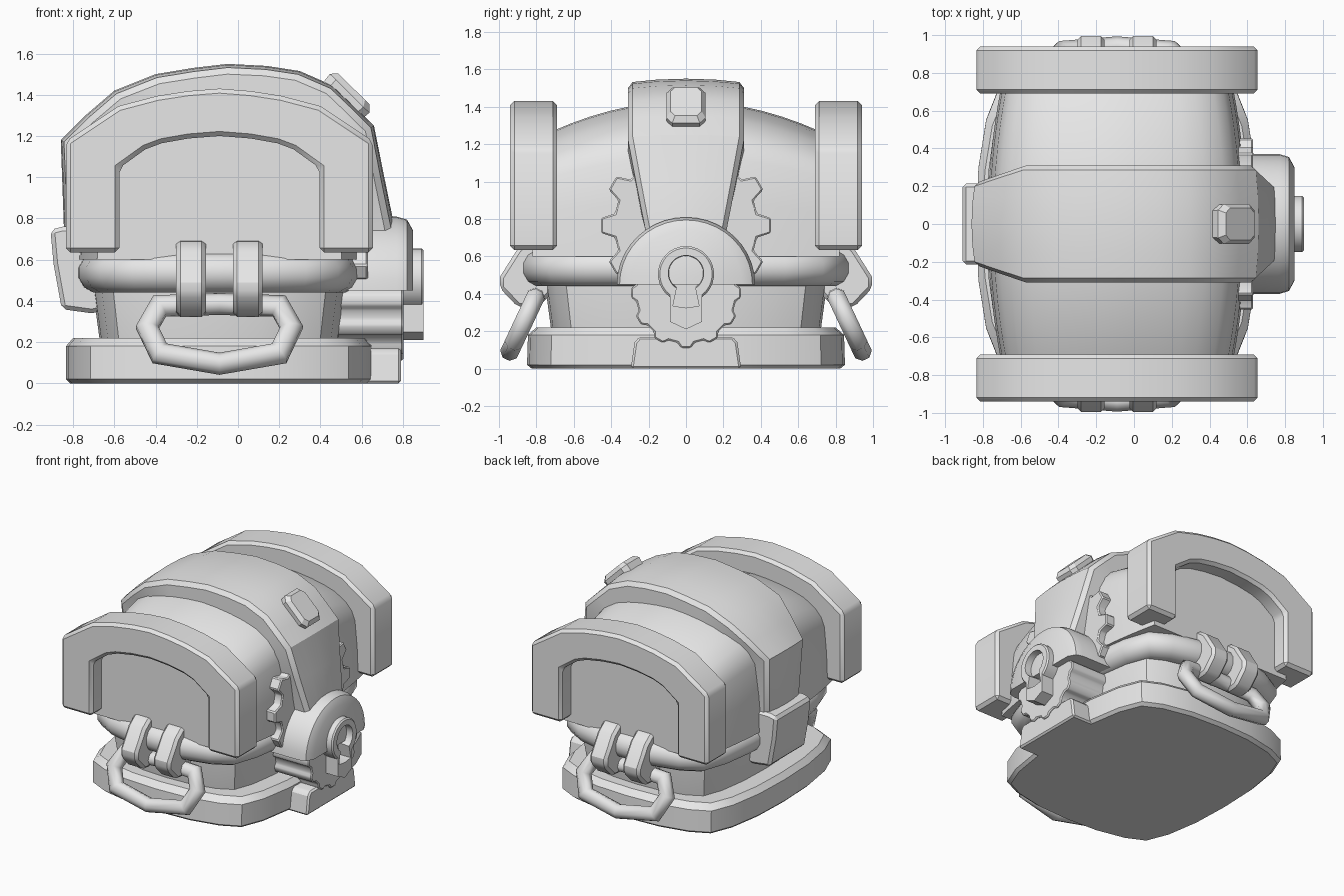
import bpy, bmesh, math
from mathutils import Vector

if "Cube" in bpy.data.objects:
    bpy.data.objects.remove(bpy.data.objects["Cube"])

CX = -0.09  # chest centre line in x
grey = bpy.data.materials.new("plain grey")
grey.diffuse_color = (0.8, 0.8, 0.8, 1)
grey.use_nodes = True
grey.node_tree.nodes["Principled BSDF"].inputs["Base Color"].default_value = grey.diffuse_color


def finish(ob, bevel=0.0, angle=30):
    ob.data.materials.append(grey)
    bpy.ops.object.select_all(action='DESELECT')
    ob.select_set(True)
    bpy.context.view_layer.objects.active = ob
    if bevel:
        m = ob.modifiers.new("bevel", 'BEVEL')
        m.width, m.segments, m.limit_method = bevel, 1, 'ANGLE'
        m.angle_limit = math.radians(35)
        bpy.ops.object.modifier_apply(modifier="bevel")
    bpy.ops.object.shade_smooth_by_angle(angle=math.radians(angle))
    return ob


def loft(name, loops, bevel=0.0, angle=30, closed=False):
    """Skin closed loops of equal length; cap both ends or join them into a ring."""
    bm = bmesh.new()
    rows = [[bm.verts.new(p) for p in loop] for loop in loops]
    n = len(rows[0])
    for a, b in zip(rows, rows[1:] + (rows[:1] if closed else [])):
        for i in range(n):
            bm.faces.new((a[i], a[(i + 1) % n], b[(i + 1) % n], b[i]))
    if not closed:
        bm.faces.new(rows[0])
        bm.faces.new(rows[-1])
    bmesh.ops.recalc_face_normals(bm, faces=bm.faces)
    me = bpy.data.meshes.new(name)
    bm.to_mesh(me)
    bm.free()
    ob = bpy.data.objects.new(name, me)
    bpy.context.collection.objects.link(ob)
    return finish(ob, bevel, angle)


def prism_y(name, pts, y0, y1, bevel=0.0):
    return loft(name, [[(x, y, z) for x, z in pts] for y in (y0, y1)], bevel)


def prism_x(name, pts, x0, x1, bevel=0.0):
    return loft(name, [[(x, y, z) for y, z in pts] for x in (x0, x1)], bevel)


def ring_tube(name, pts, radius, sides):
    """Round bar along a flat closed path with mitred corners."""
    pts = [Vector(p) for p in pts]
    n = len(pts)
    mid = sum(pts, Vector()) / n
    normal = (pts[0] - mid).cross(pts[n // 4] - mid).normalized()
    rows = []
    for i, p in enumerate(pts):
        t0 = (p - pts[i - 1]).normalized()
        t1 = (pts[(i + 1) % n] - p).normalized()
        out = (t0 + t1).normalized().cross(normal)
        out /= max(.5, (t0 + t1).length / 2)
        rows.append([p + radius * (out * math.cos(a) + normal * math.sin(a))
                     for a in (2 * math.pi * (k + .5) / sides for k in range(sides))])
    return loft(name, rows, angle=50, closed=True)


# Bulging four-cornered plan shared by base, body and rim
QUAD = [(0, 1), (.35, .985), (.65, .93), (.84, .85), (.93, .65), (.985, .35), (1, 0)]


def plan(hx, hy, z):
    q = QUAD + [(x, -y) for x, y in QUAD[-2::-1]]
    q += [(-x, y) for x, y in q[-2:0:-1]]
    return [(CX + x * hx, y * hy, z) for x, y in q]


loft("base", [plan(.725, .825, 0), plan(.745, .85, .02), plan(.745, .845, .18), plan(.71, .80, .22)])
loft("body", [plan(.58, .72, .2), plan(.615, .755, .46), plan(.615, .755, .6)])
ring_tube("rim", plan(.593, .785, .537), .1, 12)

# Barrel lid, slightly narrower at the shoulder than at the rim
HALF = [(1, 0), (.985, .35), (.955, .64), (.91, .74), (.83, .82), (.68, .9), (.53, .94), (.36, .97), (.18, .99)]
ARCH = HALF + [(0, 1)] + [(-x, z) for x, z in HALF[::-1]]
lid = []
for i in range(-8, 9):
    y = i * .1025
    t = (y / .69) ** 2
    h, top = .685 - .065 * t, 1.43 - .15 * t
    lid.append([(CX + x * h, y, .6 + z * (top - .6)) for x, z in ARCH])
loft("lid", lid, angle=45)

# Arched end frames, open at the bottom
outer = [(.745, .635), (.745, 1.175), (.49, 1.345), (.30, 1.395), (.15, 1.418)]
inner = [(.485, .635), (.485, 1.045), (.36, 1.135), (.28, 1.165), (.15, 1.188)]
arch = outer + [(0, 1.43)] + [(-x, z) for x, z in outer[::-1]]
arch += [(-x, z) for x, z in inner] + [(0, 1.20)] + inner[::-1]
for s, side in ((-1, "front"), (1, "back")):
    prism_y(side + "_lid_frame", [(CX + x, z) for x, z in arch], s * .69, s * .94, .022)

# Central band over the lid: (x, z, half width)
BAND = [(-.80, .55, .19), (-.845, .76, .20), (-.86, 1.18, .225), (-.74, 1.30, .265), (-.6, 1.42, .31),
        (-.4, 1.5, .31), (-.22, 1.53, .31), (-.05, 1.55, .31), (.14, 1.54, .31), (.3, 1.515, .31),
        (.46, 1.445, .31), (.56, 1.35, .31), (.66, 1.25, .31), (.71, 1.0, .265), (.765, .73, .215),
        (.77, .55, .20)]
loops = []
for x, z, w in BAND:
    inward = Vector((CX - x, 0, min(.0, .75 - z))).normalized()
    sec = [(-w, .2), (-w, .05), (-w + .025, .018), (-w / 2, .005), (0, 0),
           (w / 2, .005), (w - .025, .018), (w, .05), (w, .2)]
    loops.append([Vector((x, y, z)) + inward * d for y, d in sec])
loft("lid_band", loops)

# Clasp on the left side
prism_y("side_clasp", [(-.91, .745), (-.895, .58), (-.855, .36), (-.71, .34), (-.62, .36), (-.62, .76), (-.85, .76)],
        -.215, .215, .02)

# Stud on the band shoulder
u, v = Vector((.71, 0, -.70)), Vector((.70, 0, .71))
c = Vector((.51, 0, 1.375))
stud = []
for d, s in ((-.08, .9), (.045, 1), (.075, .8)):
    stud.append([c + v * d + u * a * .135 * s + Vector((0, b * .105 * s, 0))
                 for a, b in ((1, .7), (.7, 1), (-.7, 1), (-1, .7), (-1, -.7), (-.7, -1), (.7, -1), (1, -.7))])
loft("band_stud", stud)


# Gears behind and below the lock
def gear(name, zc, r0, r1, teeth, x0, x1):
    pts = []
    for i in range(teeth):
        for f, r in ((-.32, r0), (-.17, r1), (.17, r1), (.32, r0)):
            a = 2 * math.pi * (i + f) / teeth
            pts.append((r * math.cos(a), zc + r * math.sin(a)))
    prism_x(name, pts, x0, x1, .008)


gear("upper_gear", .765, .385, .455, 12, .5, .63)
gear("lower_gear", .405, .27, .295, 12, .45, .802)

# Half-round lock housing
housing = []
for x, r in ((.45, .37), (.77, .37), (.82, .355), (.85, .30)):
    housing.append([(x, r * math.cos(math.pi * i / 20), .45 + r * math.sin(math.pi * i / 20) * .97)
                    for i in range(21)])
loft("lock_housing", housing)


# Keyhole plate: rim with a sunken keyhole
def keyhole(x, r, zc, neck, foot, zfoot, tip):
    a0 = -math.acos(min(1, neck / r))
    arc = [a0 + (math.pi - 2 * a0) * i / 24 for i in range(25)]
    return [(x, r * math.cos(a), zc + r * math.sin(a)) for a in arc] + [
        (x, -foot, zfoot), (x, 0, tip), (x, foot, zfoot)]


big, small = (.505, .085, .085, .25, .21), (.51, .05, .07, .335, .325)
loft("keyhole_plate", [keyhole(.6, .15, *big), keyhole(.89, .15, *big), keyhole(.90, .14, *big),
                       keyhole(.90, .095, *small), keyhole(.80, .09, *small)])

# Foot block under the lock
prism_x("lock_foot", [(-.295, 0), (-.275, .14), (-.25, .17), (.25, .17), (.275, .14), (.295, 0)], .4, .79, .012)

# Handles and their clips on both ends
RING = [(.35, .27), (.29, .375), (0, .385), (-.29, .375), (-.35, .27), (-.29, .145), (0, .095), (.29, .145)]
CLIP = [(.72, .66), (.82, .70), (.90, .64), (.995, .49), (.995, .43), (.90, .33), (.80, .32), (.72, .40)]
for s, side in ((-1, "front"), (1, "back")):
    ring_tube(side + "_handle", [(CX + x, s * (.985 - .47 * z), z) for x, z in RING], .053, 8)
    for k in (-1, 1):
        x = CX + k * .138
        prism_x(f"{side}_clip_{'left' if k < 0 else 'right'}", [(s * y, z) for y, z in CLIP], x - .072, x + .072, .02)
